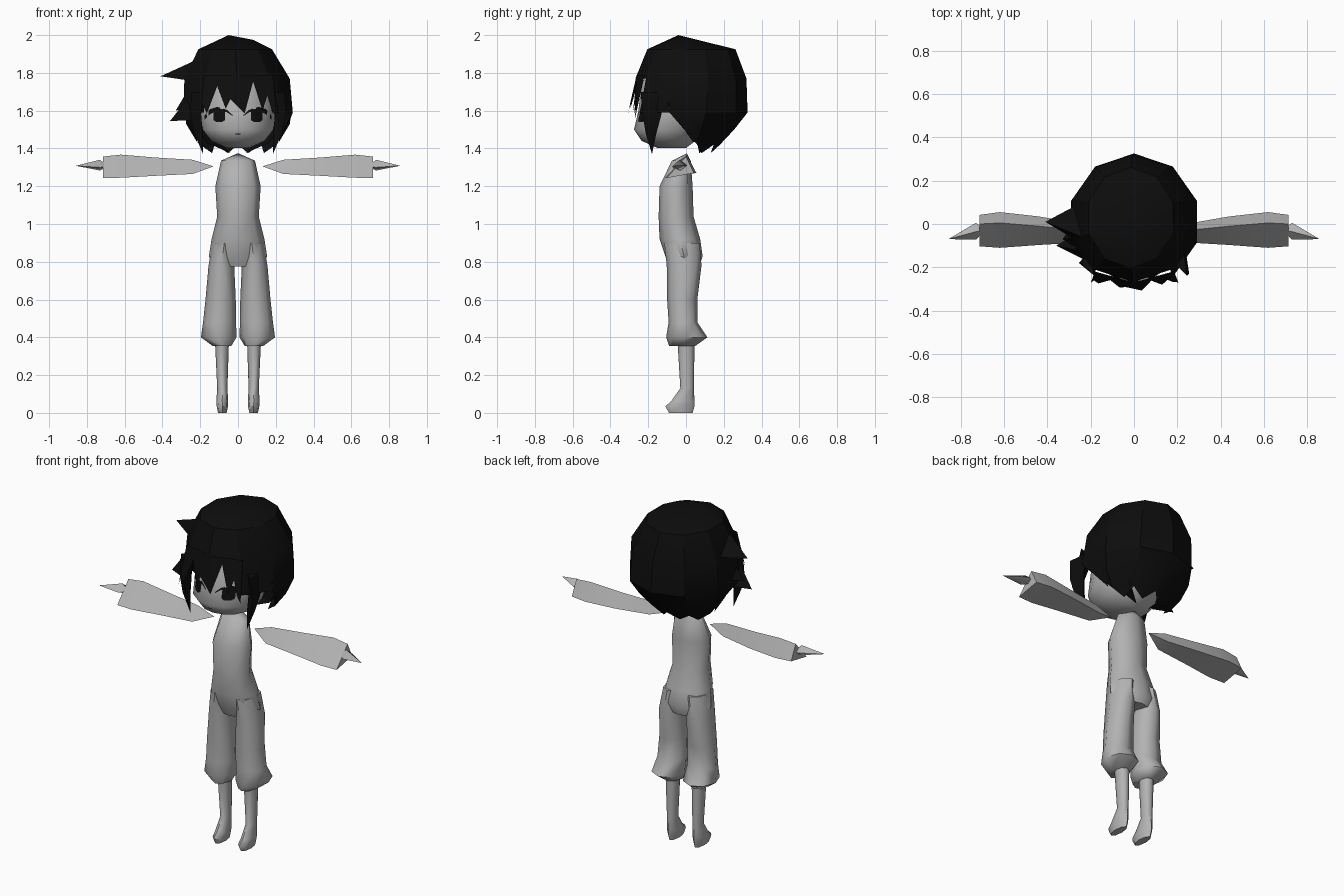
import bpy, bmesh, math
from mathutils import Vector
from mathutils.bvhtree import BVHTree

old = bpy.data.objects.get("Cube")
if old:
    bpy.data.objects.remove(old)


def material(name, rgb):
    m = bpy.data.materials.new(name)
    m.use_nodes = True
    m.diffuse_color = (*rgb, 1)
    m.node_tree.nodes["Principled BSDF"].inputs["Base Color"].default_value = (*rgb, 1)
    return m


GREY = material("plain_grey", (0.45, 0.45, 0.45))
BLACK = material("black", (0.004, 0.004, 0.004))


def finish(name, bm, mat, angle=60, recalc=True):
    if recalc:
        bmesh.ops.recalc_face_normals(bm, faces=bm.faces)
    me = bpy.data.meshes.new(name)
    bm.to_mesh(me)
    bm.free()
    me.materials.append(mat)
    ob = bpy.data.objects.new(name, me)
    bpy.context.collection.objects.link(ob)
    bpy.ops.object.select_all(action='DESELECT')
    ob.select_set(True)
    bpy.context.view_layer.objects.active = ob
    bpy.ops.object.shade_smooth_by_angle(angle=math.radians(angle))
    return ob


def loft(name, rings, mat, angle=60):
    """Skin a row of rings; a one-point ring is a tip, open ends are capped."""
    bm = bmesh.new()
    vs = [[bm.verts.new(p) for p in r] for r in rings]
    for a, b in zip(vs, vs[1:]):
        n = max(len(a), len(b))
        for k in range(n):
            j = (k + 1) % n
            quad = [a[k % len(a)], a[j % len(a)], b[j % len(b)], b[k % len(b)]]
            bm.faces.new(list(dict.fromkeys(quad)))
    for end in (vs[0], vs[-1]):
        if len(end) > 2:
            bm.faces.new(end)
    return finish(name, bm, mat, angle)


def oval(z, x0, x1, y0, y1, n=8):
    cx, cy, rx, ry = (x0 + x1) / 2, (y0 + y1) / 2, (x1 - x0) / 2, (y1 - y0) / 2
    return [(cx + rx * math.sin(2 * math.pi * k / n), cy + ry * math.cos(2 * math.pi * k / n), z)
            for k in range(n)]


def flip(rings, s):
    return [[(s * x, y, z) for x, y, z in r] for r in rings]


def strand(name, path):
    """Three-sided lock of hair: (point, half width in x, half width in y)."""
    rings = []
    for (x, y, z), wx, wy in path[:-1]:
        rings.append([(x - wx, y, z), (x + wx, y - wy, z), (x + wx * 0.5, y + wy, z)])
    rings.append([path[-1][0]])
    return loft(name, rings, BLACK, 30)


# Torso
torso = [[(0, 0.005, 1.375)]]
for z, w, f, b in [(1.335, .09, -.075, .025), (1.2, .12, -.14, .035), (1.04, .11, -.145, .04),
                   (.92, .14, -.14, .075), (.83, .154, -.11, .088), (.775, .13, -.085, .07)]:
    torso.append(oval(z, -w, w, f, b))
loft("torso", torso, GREY)

# Legs, sleeves and hands, one set for each side
TROUSER = [(.9, .01, .135, -.115, .072), (.78, .02, .156, -.102, .082), (.6, .012, .172, -.1, .06),
           (.48, .01, .185, -.092, .06), (.4, .008, .196, -.105, .113), (.355, .035, .135, -.09, .05)]
SHIN = [(.38, .048, .122, -.045, .045), (.13, .056, .11, -.03, .042), (.06, .052, .115, -.08, .045),
        (.035, .053, .113, -.11, .045), (0, .06, .106, -.09, .035)]
SLEEVE = [(.24, -.085, 1.265, .0, 1.275, -.03, 1.34), (.44, -.097, 1.255, .035, 1.27, -.01, 1.352),
          (.62, -.11, 1.245, .055, 1.27, .005, 1.367), (.715, -.103, 1.243, .042, 1.27, .0, 1.357)]
for s, side in ((1, "left"), (-1, "right")):
    loft(side + "_trouser_leg", flip([oval(*r) for r in TROUSER], s), GREY)
    loft(side + "_shin_and_foot", flip([oval(*r) for r in SHIN], s), GREY)
    sleeve = [[(.13, -.035, 1.305)]]
    for x, y0, z0, y1, z1, y2, z2 in SLEEVE:
        sleeve.append([(x, y0, z0), (x, y1, z1), (x, y2, z2)])
    loft(side + "_sleeve", flip(sleeve, s), GREY)
    hand = [[(.69, -.03, 1.305)],
            [(.73, -.072, 1.3), (.73, -.03, 1.283), (.73, .006, 1.31), (.73, -.035, 1.34)],
            [(.858, -.07, 1.308)]]
    loft(side + "_hand", flip(hand, s), GREY)

# Head
head_rings = [oval(z, -w, w, f, b, 14) for z, w, f, b in [
    (1.402, .06, -.15, .0), (1.44, .145, -.235, .05), (1.5, .192, -.275, .1),
    (1.6, .205, -.252, .17), (1.75, .19, -.235, .19), (1.86, .12, -.14, .15)]]
head = loft("head", head_rings, GREY)
tree = BVHTree.FromPolygons([v.co for v in head.data.vertices],
                            [list(p.vertices) for p in head.data.polygons])


def face_plate(name, columns):
    """Strip of quads laid on the face: (x, low z, high z) for each column."""
    bm = bmesh.new()
    cols = []
    for x, lo, hi in columns:
        col = []
        for i in range(4):
            z = lo + (hi - lo) * i / 3
            hit = tree.ray_cast(Vector((x, -1, z)), Vector((0, 1, 0)))[0]
            col.append(bm.verts.new((x, (hit.y if hit else -.1) - .005, z)))
        cols.append(col)
    for a, b in zip(cols, cols[1:]):
        for i in range(3):
            bm.faces.new((a[i], b[i], b[i + 1], a[i + 1]))
    finish(name, bm, BLACK, recalc=False)


# Eyes, lashes and mouth
for s, side in ((1, "left"), (-1, "right")):
    def cols(c):
        return sorted((s * x, lo, hi) for x, lo, hi in c)
    face_plate(side + "_eye", cols([(.068, 1.55, 1.6), (.085, 1.54, 1.61), (.115, 1.54, 1.61),
                                    (.13, 1.55, 1.605)]))
    face_plate(side + "_lash", cols([(.03, 1.572, 1.578), (.06, 1.592, 1.605), (.11, 1.6, 1.62),
                                     (.15, 1.58, 1.607), (.178, 1.55, 1.572)]))
face_plate("mouth", [(-.012, 1.473, 1.478), (.012, 1.473, 1.478)])

# Hair cap: open over the face, long at the back, jagged lower edge
bm = bmesh.new()
apex = bm.verts.new((-.05, -.04, 2.0))
N = 10
rows = []
for z, cx, rx, f, b in [(1.925, -.015, .205, -.205, .262), (1.77, -.005, .293, -.268, .32),
                        (1.59, 0, .305, -.305, .326), (1.5, 0, .27, -.25, .255),
                        (1.42, 0, .21, -.17, .18)]:
    ring = oval(z, cx - rx, cx + rx, f, b, N)
    rows.append([rows[2][k] if z < 1.55 and 3 <= k <= 7 else bm.verts.new(ring[k]) for k in range(N)])
bump = bm.verts.new((.08, -.03, 1.975))
for k in range(N):
    j = (k + 1) % N
    bm.faces.new((bump if k in (1, 2, 3) else apex, rows[0][k], rows[0][j]))
    for r, (a, b) in enumerate(zip(rows, rows[1:])):
        if r >= 1 and k in (4, 5):
            continue
        quad = list(dict.fromkeys((a[k], b[k], b[j], a[j])))
        if len(quad) > 2:
            bm.faces.new(quad)
for k in (1, 4):
    bm.faces.new((apex, bump, rows[0][k]))
# pointed tips under the back edge
for k in (8, 9, 0, 1):
    p, q = rows[4][k], rows[4][(k + 1) % N]
    m = p.co.lerp(q.co, .5)
    tip = bm.verts.new((m.x * .85, m.y * .8, 1.375))
    bm.faces.new((p, tip, q))
finish("hair_cap", bm, BLACK, 30)

# Fringe with pointed lower edge
EDGE = [(-.2, 1.56), (-.185, 1.63), (-.165, 1.585), (-.11, 1.73), (-.065, 1.61), (-.04, 1.66),
        (.035, 1.585), (.08, 1.755), (.13, 1.6), (.155, 1.68), (.18, 1.6), (.205, 1.56)]
bm = bmesh.new()


def fringe_y(x, z):
    return -.275 + .25 * abs(x) - .2 * (1.79 - z)


pairs = [(bm.verts.new((x * .9, fringe_y(x, 1.79) + .005, 1.79)), bm.verts.new((x, fringe_y(x, z), z)))
         for x, z in EDGE]
for (a, b), (c, d) in zip(pairs, pairs[1:]):
    bm.faces.new((a, b, d, c))
finish("fringe", bm, BLACK, 30, recalc=False)

# Side locks and loose tufts
for s, side in ((1, "left"), (-1, "right")):
    strand(side + "_front_lock", [((s * .215, -.18, 1.7), .03, .06), ((s * .225, -.18, 1.58), .03, .05),
                                  ((s * .21, -.185, 1.48), .022, .028), ((s * .185, -.18, 1.37), 0, 0)])
    strand(side + "_ear_lock", [((s * .265, -.02, 1.64), .02, .08), ((s * .255, .02, 1.53), .02, .05),
                                ((s * .215, .04, 1.43), 0, 0)])
    strand(side + "_nape_lock", [((s * .17, .1, 1.5), .04, .06), ((s * .13, .1, 1.43), .035, .04),
                                 ((s * .04, .07, 1.375), 0, 0)])


def tuft(name, base, tip):
    loft(name, [base, [tip]], BLACK, 30)


tuft("upper_tuft", [(-.24, -.06, 1.86), (-.26, -.08, 1.76), (-.26, .09, 1.78)], (-.41, .01, 1.782))
tuft("lower_tuft", [(-.27, -.12, 1.66), (-.24, -.16, 1.55), (-.26, -.04, 1.56)], (-.36, -.1, 1.545))
tuft("small_tuft", [(-.27, -.06, 1.7), (-.25, -.12, 1.62), (-.27, .02, 1.62)], (-.33, -.07, 1.6))
